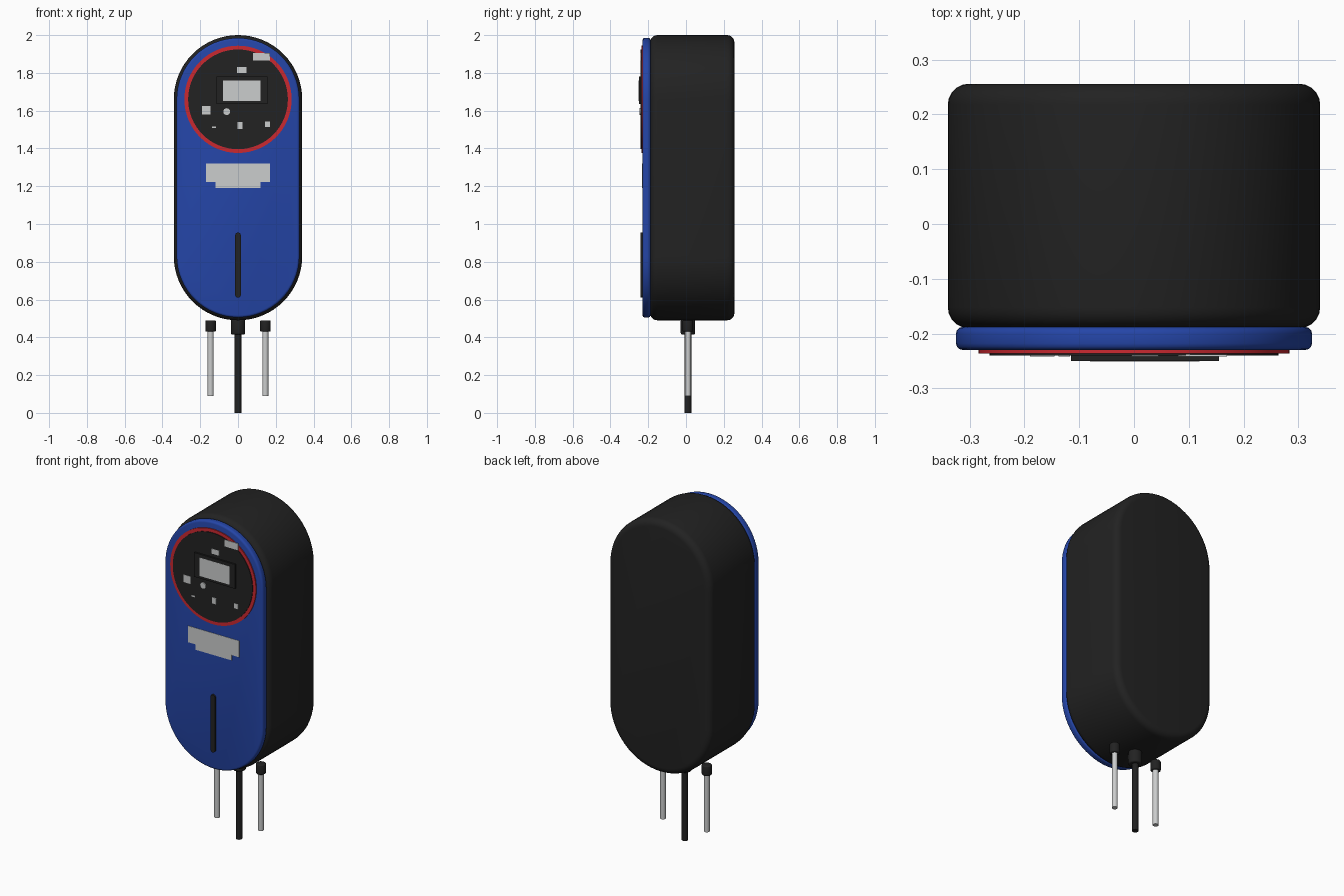
import bpy, bmesh, math
from mathutils import Matrix

cube = bpy.data.objects.get("Cube")
if cube:
    bpy.data.objects.remove(cube, do_unlink=True)


def material(name, rgb):
    m = bpy.data.materials.new(name)
    m.use_nodes = True
    color = (*rgb, 1)
    m.diffuse_color = color
    m.node_tree.nodes["Principled BSDF"].inputs["Base Color"].default_value = color
    return m


black = material("black plastic", (0.016, 0.016, 0.016))
blue = material("blue panel", (0.018, 0.06, 0.39))
red = material("red trim", (0.6, 0.022, 0.03))
grey = material("light grey", (0.6, 0.61, 0.61))


def finish(name, bm, mat, bevel=0, segments=3):
    bmesh.ops.recalc_face_normals(bm, faces=bm.faces)
    mesh = bpy.data.meshes.new(name)
    bm.to_mesh(mesh)
    bm.free()
    mesh.materials.append(mat)
    ob = bpy.data.objects.new(name, mesh)
    bpy.context.collection.objects.link(ob)
    bpy.context.view_layer.objects.active = ob
    for other in bpy.context.selected_objects:
        other.select_set(False)
    ob.select_set(True)
    if bevel:
        mod = ob.modifiers.new("rounded edges", "BEVEL")
        mod.width, mod.segments = bevel, segments
        mod.limit_method, mod.angle_limit = "ANGLE", math.radians(40)
        bpy.ops.object.modifier_apply(modifier=mod.name)
    bpy.ops.object.shade_smooth_by_angle(angle=math.radians(35))
    return ob


def extrude_profile(name, points, y_front, y_back, mat, bevel=0, segments=3):
    """Extrude an x-z outline from front to back."""
    bm = bmesh.new()
    face = bm.faces.new([bm.verts.new((x, y_front, z)) for x, z in points])
    new = bmesh.ops.extrude_face_region(bm, geom=[face])["geom"]
    verts = [v for v in new if isinstance(v, bmesh.types.BMVert)]
    bmesh.ops.translate(bm, vec=(0, y_back - y_front, 0), verts=verts)
    return finish(name, bm, mat, bevel, segments)


def stadium(r, low, high, steps=32, x=0):
    """Capsule outline; equal centres give a circle."""
    pts = []
    for start, cz in ((0, high), (math.pi, low)):
        count = steps if low == high else steps + 1
        for i in range(count):
            a = start + math.pi * i / steps
            pts.append((x + r * math.cos(a), cz + r * math.sin(a)))
    return pts


def rect(x0, x1, z0, z1):
    return [(x0, z0), (x1, z0), (x1, z1), (x0, z1)]


def rod(name, x, r, z0, z1, mat, bevel=0):
    bm = bmesh.new()
    bmesh.ops.create_cone(bm, cap_ends=True, segments=24, radius1=r, radius2=r,
                          depth=z1 - z0, matrix=Matrix.Translation((x, 0.01, (z0 + z1) / 2)))
    return finish(name, bm, mat, bevel)


# Housing and front panel
LOW, HIGH = 0.83, 1.66
extrude_profile("housing", stadium(0.34, LOW, HIGH), -0.19, 0.256, black, 0.038, 5)
extrude_profile("front_panel", stadium(0.325, LOW, HIGH), -0.23, -0.188, blue, 0.012)

# Dial with its trim, screen and button
extrude_profile("dial_trim", stadium(0.284, HIGH, HIGH), -0.236, -0.228, red)
extrude_profile("dial_face", stadium(0.264, HIGH, HIGH), -0.24, -0.23, black)
extrude_profile("screen_frame", rect(-0.115, 0.155, 1.635, 1.78), -0.25, -0.238, black)
extrude_profile("screen", rect(-0.08, 0.12, 1.65, 1.76), -0.251, -0.248, grey)
extrude_profile("button", stadium(0.018, 1.595, 1.595, 12, -0.06), -0.246, -0.238, grey)

# Flat marks on the dial
marks = [(0.08, 0.17, 1.866, 1.906), (-0.005, 0.045, 1.80, 1.83),
         (-0.19, -0.145, 1.58, 1.625), (-0.138, -0.117, 1.508, 1.517),
         (-0.003, 0.025, 1.503, 1.54), (0.143, 0.17, 1.513, 1.543)]
for i, m in enumerate(marks):
    extrude_profile(f"dial_mark_{i + 1}", rect(*m), -0.242, -0.238, grey)

# Stepped label and vertical light slot
label = [(-0.17, 1.32), (-0.17, 1.222), (-0.12, 1.222), (-0.12, 1.19)]
label += [(-x, z) for x, z in reversed(label)]
extrude_profile("label", label, -0.232, -0.229, grey)
extrude_profile("slot", stadium(0.015, 0.625, 0.94, 10), -0.24, -0.229, black)

# Cables and their glands
rod("main_cable", 0, 0.018, 0, 0.50, black)
rod("main_gland", 0, 0.038, 0.415, 0.495, black, 0.008)
for side, x in (("left", 0.145), ("right", -0.145)):
    rod(f"{side}_rod", x, 0.016, 0.09, 0.45, grey)
    rod(f"{side}_gland", x, 0.028, 0.43, 0.49, black, 0.006)
